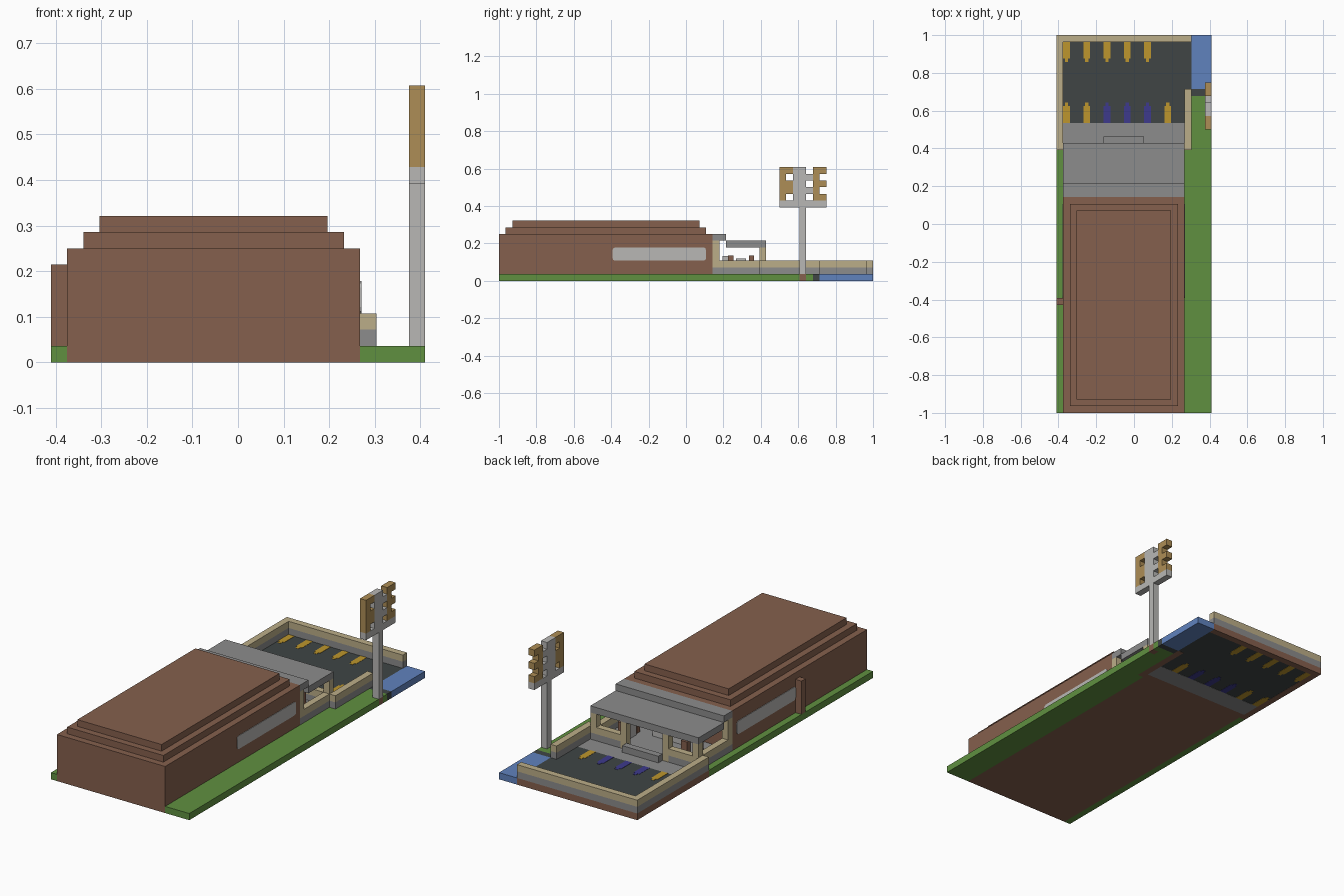
import bpy, bmesh
from mathutils import Matrix, Vector

cube = bpy.data.objects.get("Cube")
if cube:
    bpy.data.objects.remove(cube, do_unlink=True)

# The model sits on a grid of 23 x 56 x 17 cells
CELL = 1 / 28
CENTRE = Vector((11.5, 28, 0))


def material(name, *rgb):
    m = bpy.data.materials.new(name)
    m.use_nodes = True
    m.diffuse_color = (*rgb, 1)
    m.node_tree.nodes["Principled BSDF"].inputs["Base Color"].default_value = (*rgb, 1)
    return m


brown = material("brown brick", .235, .117, .075)
green = material("grass green", .117, .28, .051)
blue = material("water blue", .117, .225, .515)
grey = material("roof grey", .262, .262, .262)
dark = material("asphalt", .05, .06, .06)
light = material("light grey", .48, .475, .46)
tan = material("tan trim", .5, .42, .246)
gold = material("sign gold", .42, .27, .093)
yellow = material("line yellow", .515, .305, .026)
indigo = material("line indigo", .048, .042, .262)


def finish(name, mat, bm):
    me = bpy.data.meshes.new(name)
    bm.to_mesh(me)
    bm.free()
    me.materials.append(mat)
    ob = bpy.data.objects.new(name, me)
    bpy.context.collection.objects.link(ob)
    return ob


def boxes(name, mat, *specs):
    """Each spec is x0, x1, y0, y1, z0, z1 in grid cells."""
    bm = bmesh.new()
    for x0, x1, y0, y1, z0, z1 in specs:
        mid = (Vector((x0 + x1, y0 + y1, z0 + z1)) / 2 - CENTRE) * CELL
        size = Vector((x1 - x0, y1 - y0, z1 - z0)) * CELL
        bmesh.ops.create_cube(bm, size=1, matrix=Matrix.Translation(mid) @ Matrix.Diagonal((*size, 1)))
    return finish(name, mat, bm)


# Ground
boxes("lawn", green, (0, 1, 0, 39, 0, 1), (19, 22, 0, 39, 0, 1), (20, 22, 39, 47, 0, 1),
      (22, 23, 0, 45, 0, 1), (22, 23, 46, 47, 0, 1))
boxes("pond", blue, (20, 23, 48, 56, 0, 1))
boxes("kerb", dark, (20, 23, 47, 48, 0, 1))
boxes("parking_floor", dark, (1, 19, 43, 55, .03, 1), (19, 20, 48, 55, .03, 1))
boxes("porch_pavement", grey, (1, 19, 40, 43, 0, 1), (2, 18, 32, 39, 1, 1.1), (7, 13, 39, 40, 1, 1.1))
boxes("foundation", brown, (1, 19, 32, 40, 0, 1), (0, 1, 39, 56, 0, 1),
      (1, 20, 55, 56, 0, 1), (19, 20, 39, 48, 0, 1), (22, 23, 45, 46, 0, 1))

# Main hall with stepped roof
boxes("hall", brown, (1, 19, 0, 32, 0, 7))
boxes("roof_step_lower", brown, (2, 18, 1, 31, 7, 8))
boxes("roof_step_upper", brown, (3, 17, 2, 30, 8, 9))
boxes("side_pillar", brown, (0, 1, 16, 17, 1, 6))


# Long side windows with clipped corners
def window(name, x0, x1):
    ob = boxes(name, light, (x0, x1, 17, 31, 3, 5))
    bm = bmesh.new()
    bm.from_mesh(ob.data)
    ends = [e for e in bm.edges if abs((e.verts[0].co - e.verts[1].co).x) > 1e-4]
    bmesh.ops.bevel(bm, geom=ends, offset=.4 * CELL, segments=2, affect='EDGES', profile=.5)
    bm.to_mesh(ob.data)
    bm.free()


window("window_right", 19, 19.08)
window("window_left", .92, 1)

# Low walls: grey course below, tan course above
runs = [(0, 1, 39, 56), (1, 20, 55, 56), (19, 20, 39, 48),
        (1, 2, 32, 39), (18, 19, 32, 39), (1, 6, 39, 40), (14, 19, 39, 40)]
boxes("low_wall_course", grey, *[(*r, 1, 2) for r in runs])
boxes("low_wall_coping", tan, *[(*r, 2, 3) for r in runs])

# Porch columns, roof and step
boxes("porch_columns", tan, *[(x, x + 1, 39, 40, 3, 5) for x in (1, 18)],
      *[(x, x + 1, 32, 33, 3, 6) for x in (1, 18)],
      (6, 7, 39, 40, 1, 5), (13, 14, 39, 40, 1, 5))
boxes("porch_roof", grey, (1, 19, 34, 40, 5, 6))
boxes("porch_roof_upper", grey, (1, 19, 32, 34, 6, 7))
boxes("porch_step", grey, (7, 13, 40, 41, 1, 2))

# Tables and seats inside the porch
boxes("tables", light, *[(x, x + 1.5, 35.5, 37, 1.1, 3.3) for x in (4, 14.5)],
      (7.5, 12.5, 33.5, 34.5, 1.1, 3.7))
boxes("seats", brown, *[(x, x + 1, y, y + .8, 1.1, 3.8)
                        for x in (4.2, 14.7) for y in (34.3, 37.4)])


# Parking lines with a narrow tip
def line(x, y0, y1, tip0, tip1):
    return [(x, x + 1, y0, y1, 0, 1.04), (x + .25, x + .75, tip0, tip1, 0, 1.04)]


def lines(name, mat, far, near):
    specs = []
    for x in far:
        specs += line(x, 52.5, 55, 52, 52.5)
    for x in near:
        specs += line(x, 43, 45.5, 45.5, 46)
    boxes(name, mat, *specs)


lines("yellow_lines", yellow, range(1, 14, 3), (1, 4, 16))
lines("blue_lines", indigo, (), (7, 10, 13))

# Tall roadside sign
boxes("sign_pole", light, (22, 23, 45, 46, 1, 11))
boxes("sign_crossbar", light, (22, 23, 42, 49, 11, 12))


def sign_cells(y, rows):
    return [(22, 23, y, y + 1, 12 + r, 13 + r) for r in rows]


boxes("sign_side_blocks", gold, (22, 23, 42, 43, 12, 17), *sign_cells(43, (1, 2, 4)),
      (22, 23, 47, 48, 12, 17), *sign_cells(48, (0, 2, 4)))
boxes("sign_middle_blocks", light, (22, 23, 44, 46, 12, 17), *sign_cells(46, (1, 3)))
